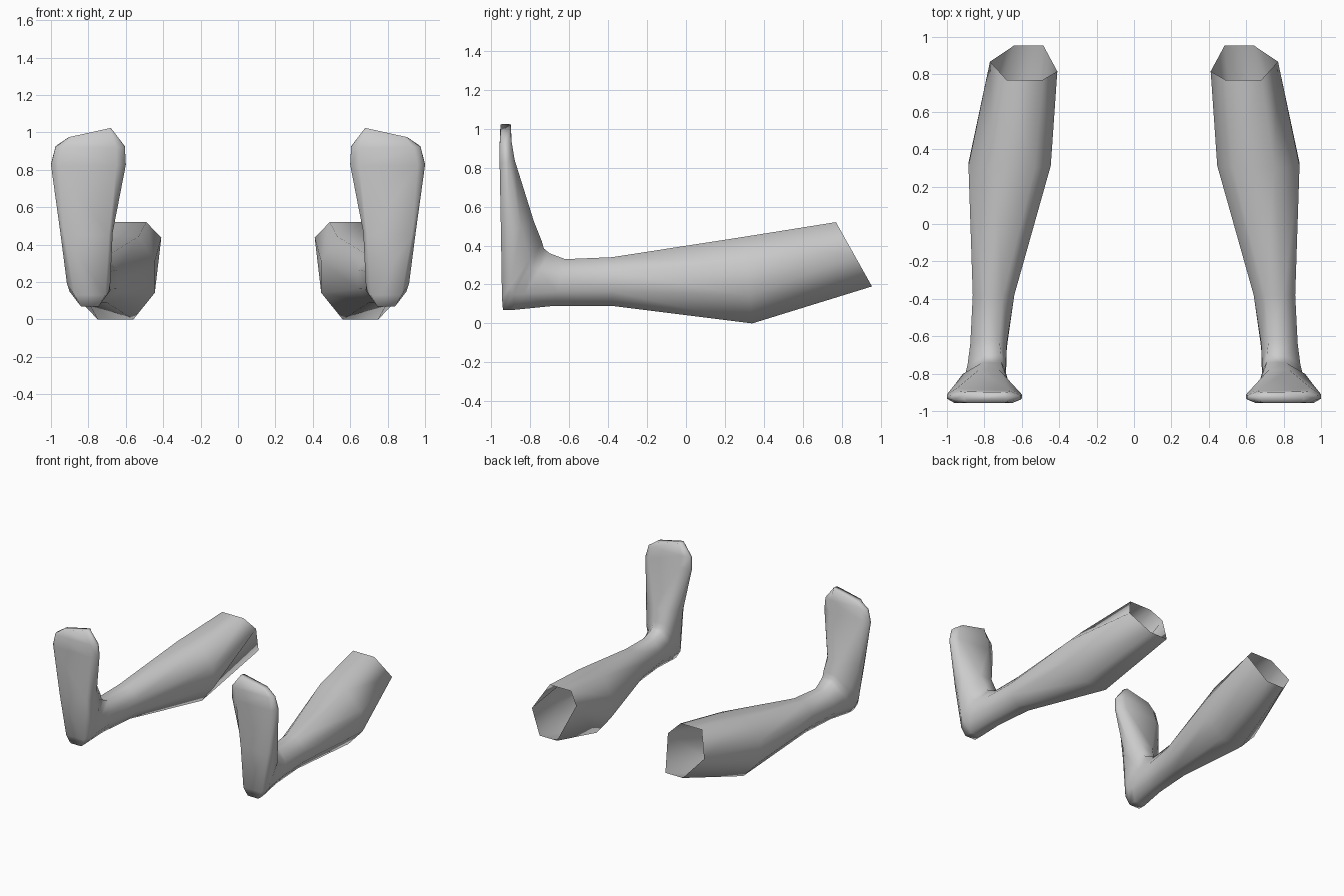
import bpy, bmesh

if "Cube" in bpy.data.objects:
    bpy.data.objects.remove(bpy.data.objects["Cube"])

# Cross-sections from open knee end, round the heel, up to the toes:
# back/sole (y, z), front/instep (y, z), x-ranges of sole edge, widest part, instep edge,
# and the two heights (0..1) of the side points
SECTIONS = [
    (.955, .19, .77, .52, .485, .64, .41, .77, .49, .68, .61, .61),
    (.34, .0, .30, .445, .56, .75, .445, .885, .53, .75, .32, .70),
    (-.38, .09, -.38, .34, .70, .80, .64, .862, .70, .80, .30, .70),
    (-.68, .09, -.62, .33, .73, .82, .68, .875, .72, .81, .30, .70),
    (-.88, .07, -.70, .36, .745, .84, .685, .89, .71, .81, .28, .70),
    (-.94, .07, -.73, .385, .745, .84, .69, .90, .71, .81, .25, .70),
    (-.945, .13, -.74, .42, .71, .875, .683, .915, .71, .81, .22, .70),
    (-.95, .45, -.78, .52, .69, .93, .67, .95, .72, .83, .22, .60),
    (-.957, .82, -.88, .84, .65, .96, .60, 1.0, .67, .95, .30, .60),
    (-.957, .92, -.895, .93, .65, .94, .605, .975, .66, .935, .30, .65),
    (-.953, 1.0, -.90, 1.0, .69, .895, .68, .905, .69, .895, .30, .70),
]


def ring(bm, sec, skew=0, slope=0):
    """Eight-sided section; skew shifts side points, slope tilts it across x."""
    yb, zb, yt, zt, b0, b1, m0, m1, f0, f1, ta, tb = sec
    pts = [(b0, 0), (b1, 0), (m1, ta - skew), (m1, tb - skew),
           (f1, 1), (f0, 1), (m0, tb + skew), (m0, ta + skew)]
    return [bm.verts.new((x, yb + (yt - yb) * t,
                          zb + (zt - zb) * t - slope * (x - .79)))
            for x, t in pts]


# Lower leg and foot: one continuous skin, open at the knee
bm = bmesh.new()
last = len(SECTIONS) - 1
rings = [ring(bm, s, .14 if i == 0 else 0, .22 if i == last else 0)
         for i, s in enumerate(SECTIONS)]
for a, b in zip(rings, rings[1:]):
    for i in range(8):
        j = (i + 1) % 8
        bm.faces.new((a[i], a[j], b[j], b[i]))
bm.faces.new(rings[-1])
bmesh.ops.remove_doubles(bm, verts=bm.verts, dist=.0005)
bmesh.ops.recalc_face_normals(bm, faces=bm.faces)

mesh = bpy.data.meshes.new("lower_legs")
bm.to_mesh(mesh)
bm.free()
legs = bpy.data.objects.new("lower_legs", mesh)
bpy.context.collection.objects.link(legs)
for p in mesh.polygons:
    p.use_smooth = True

# Opposite leg
mirror = legs.modifiers.new("other_leg", 'MIRROR')
mirror.use_axis[0] = True
mirror.use_mirror_merge = False
